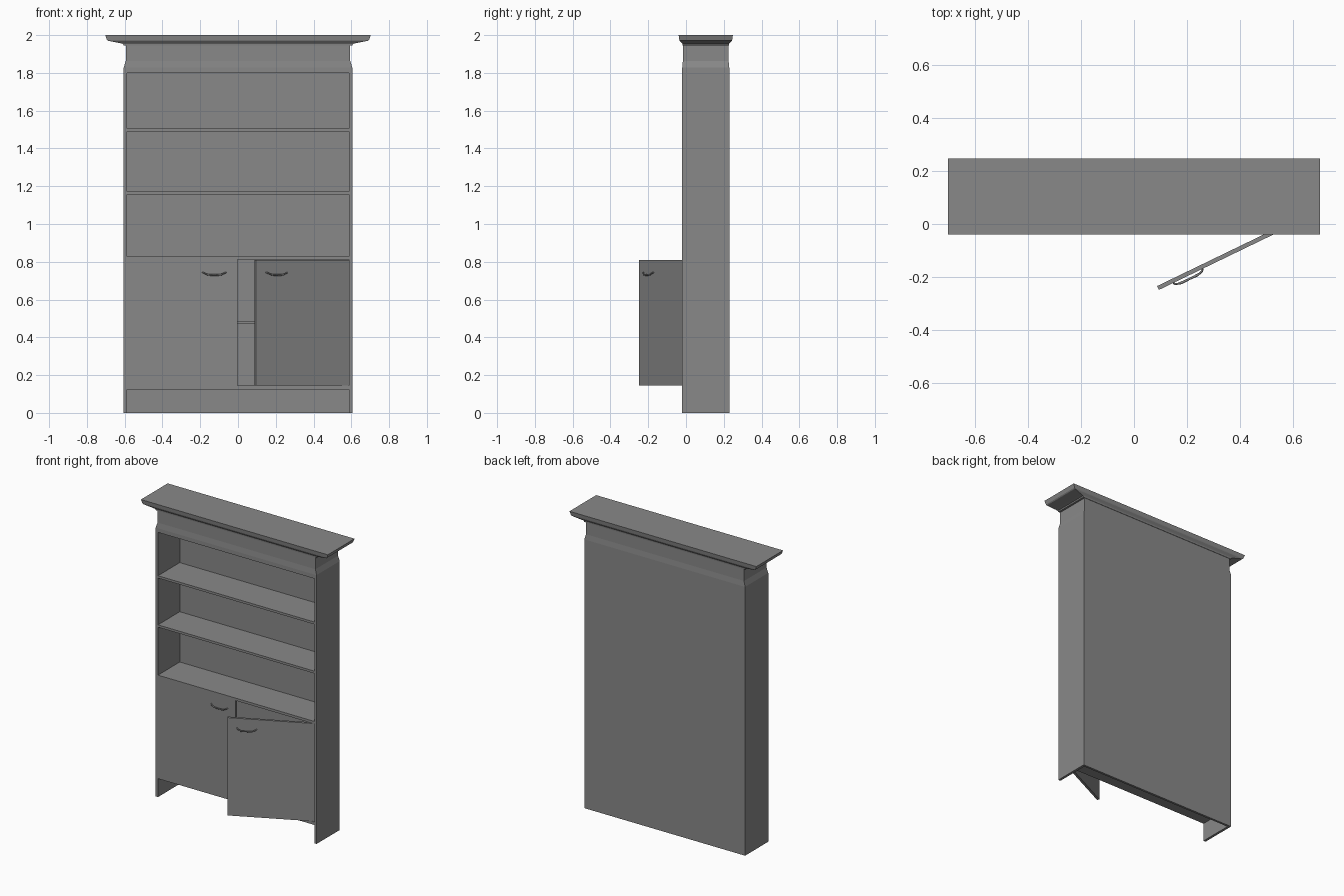
import bpy, bmesh, math
from mathutils import Matrix, Vector

if "Cube" in bpy.data.objects:
    bpy.data.objects.remove(bpy.data.objects["Cube"])

grey = bpy.data.materials.new("cabinet_grey")
grey.diffuse_color = (0.25, 0.25, 0.25, 1)
grey.use_nodes = True
grey.node_tree.nodes["Principled BSDF"].inputs["Base Color"].default_value = grey.diffuse_color

FRONT, BACK = -0.02, 0.229      # carcass depth limits
OUT, IN = 0.605, 0.588          # outer and inner half widths
MID_Y = (FRONT + BACK) / 2


def finish(bm, name, matrix=None):
    bmesh.ops.recalc_face_normals(bm, faces=bm.faces[:])
    mesh = bpy.data.meshes.new(name)
    bm.to_mesh(mesh)
    bm.free()
    mesh.materials.append(grey)
    obj = bpy.data.objects.new(name, mesh)
    bpy.context.collection.objects.link(obj)
    if matrix:
        obj.matrix_world = matrix
    return obj


def box(name, x0, x1, y0, y1, z0, z1, matrix=None):
    bm = bmesh.new()
    bmesh.ops.create_cube(bm, size=1)
    bmesh.ops.scale(bm, vec=(x1 - x0, y1 - y0, z1 - z0), verts=bm.verts)
    bmesh.ops.translate(bm, vec=((x0 + x1) / 2, (y0 + y1) / 2, (z0 + z1) / 2), verts=bm.verts)
    return finish(bm, name, matrix)


def loft(name, loops):
    """Skin closed loops of equal length and cap both ends."""
    bm = bmesh.new()
    rings = [[bm.verts.new(p) for p in loop] for loop in loops]
    n = len(rings[0])
    for a, b in zip(rings, rings[1:]):
        for i in range(n):
            j = (i + 1) % n
            bm.faces.new((a[i], a[j], b[j], b[i]))
    bm.faces.new(rings[0])
    bm.faces.new(rings[-1])
    return bm


# Side panels and back panel, all reaching the floor
box("left_side", -OUT, -IN, FRONT, BACK, 0, 1.80)
box("right_side", IN, OUT, FRONT, BACK, 0, 1.80)
box("back_panel", -IN, IN, BACK - 0.015, BACK, 0, 1.80)

# Shelves and bottom board
for name, z0, z1, front in (
        ("bottom_board", 0.125, 0.145, FRONT),
        ("cupboard_shelf", 0.472, 0.487, 0.02),
        ("counter_shelf", 0.812, 0.829, FRONT),
        ("lower_shelf", 1.155, 1.171, FRONT),
        ("upper_shelf", 1.489, 1.505, FRONT)):
    box(name, -IN, IN, front, BACK - 0.015, z0, z1)

# Head with tapered neck and flared cornice: half width, half depth, height
profile = [(OUT, 0.1245, 1.80), (OUT, 0.1245, 1.828), (0.594, 0.121, 1.864),
           (0.594, 0.121, 1.945), (0.606, 0.123, 1.946), (0.610, 0.124, 1.954),
           (0.628, 0.127, 1.958), (0.688, 0.138, 1.970), (0.694, 0.140, 1.975),
           (0.703, 0.1435, 2.0)]
bm = loft("head", [[(sx * hx, MID_Y + sy * hy, z) for sx, sy in
                    ((-1, -1), (1, -1), (1, 1), (-1, 1))] for hx, hy, z in profile])
finish(bm, "head_and_cornice")


# Bow handle: tapered round bar that dips in the middle, ends fixed to the door
def handle(name, cx, front_y, matrix=None):
    half, sides = 0.0625, 8
    path = [(-1, 0.0, 0.744, 0.003), (-0.9, -0.007, 0.741, 0.004),
            (-0.72, -0.011, 0.736, 0.0035), (-0.55, -0.013, 0.731, 0.005),
            (0, -0.013, 0.730, 0.004)]
    path += [(-t, y, z, r) for t, y, z, r in path[-2::-1]]
    pts = [Vector((cx + t * half, front_y + y, z)) for t, y, z, r in path]
    loops = []
    for i, p in enumerate(pts):
        d = (pts[min(i + 1, len(pts) - 1)] - pts[max(i - 1, 0)]).normalized()
        u = d.cross(Vector((0, 0, 1))).normalized()
        v = d.cross(u)
        loops.append([p + path[i][3] * (u * math.cos(a) + v * math.sin(a))
                      for a in (2 * math.pi * k / sides for k in range(sides))])
    obj = finish(loft(name, loops), name, matrix)
    for poly in obj.data.polygons:
        poly.use_smooth = len(poly.vertices) == 4


# Closed left door and its handle
box("left_door", -IN, -0.003, FRONT, FRONT + 0.016, 0.145, 0.812)
handle("left_handle", -0.125, FRONT)

# Open right door, swung about its hinge edge
swing = Matrix.Translation((0.585, 0.006, 0)) @ Matrix.Rotation(math.radians(25.8), 4, "Z")
box("right_door", -0.553, 0, -0.016, 0, 0.145, 0.81, swing)
handle("right_handle", -0.553 + 0.122, -0.016, swing)
